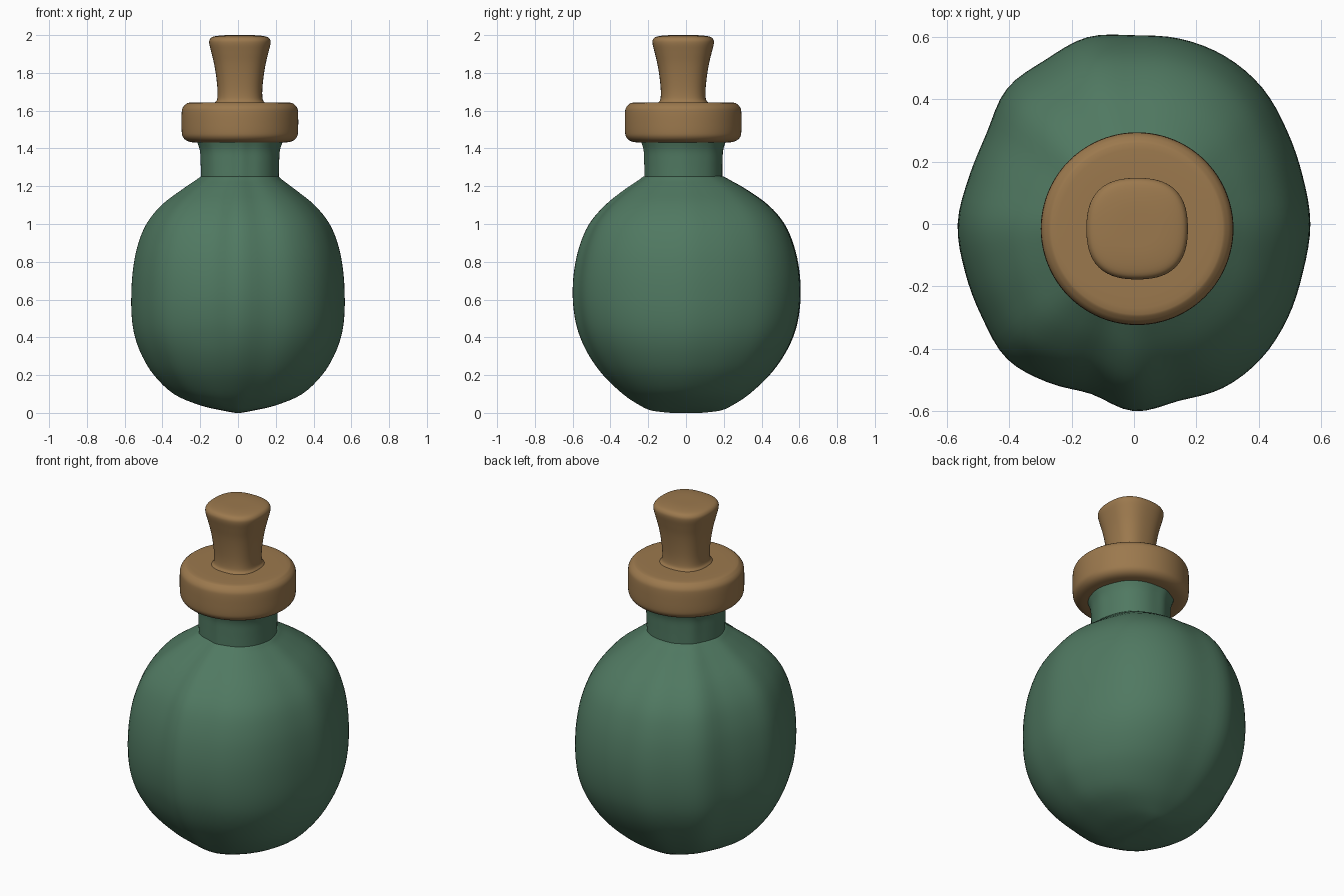
import bpy, bmesh, math

if "Cube" in bpy.data.objects:
    bpy.data.objects.remove(bpy.data.objects["Cube"])


def catmull(p0, p1, p2, p3, t):
    return tuple(0.5 * (2 * b + (c - a) * t + (2 * a - 5 * b + 4 * c - d) * t ** 2
                        + (3 * b - a - 3 * c + d) * t ** 3)
                 for a, b, c, d in zip(p0, p1, p2, p3))


def smooth_rows(rows, steps):
    out = []
    last = len(rows) - 1
    for i in range(last):
        quad = [rows[min(max(i + k, 0), last)] for k in (-1, 0, 1, 2)]
        out += [catmull(*quad, s / steps) for s in range(steps)]
    return out + [rows[last]]


def material(name, color):
    m = bpy.data.materials.new(name)
    m.diffuse_color = color
    m.use_nodes = True
    m.node_tree.nodes["Principled BSDF"].inputs["Base Color"].default_value = m.diffuse_color
    return m


def loft(name, rows, shape, mat, n=96):
    """Skin closed rings; each row is (z, rx, ry, cx, cy, fold strength)."""
    bm = bmesh.new()
    rings = []
    for z, rx, ry, cx, cy, k in rows:
        ring = []
        for j in range(n):
            a = 2 * math.pi * j / n
            f = 1 + k * (shape(a) - 1)
            ring.append(bm.verts.new((cx + rx * f * math.cos(a), cy + ry * f * math.sin(a), z)))
        rings.append(ring)
    for r0, r1 in zip(rings, rings[1:]):
        for j in range(n):
            bm.faces.new((r0[j], r0[(j + 1) % n], r1[(j + 1) % n], r1[j]))
    bm.faces.new(rings[0][::-1])
    bm.faces.new(rings[-1])
    mesh = bpy.data.meshes.new(name)
    bm.to_mesh(mesh)
    bm.free()
    ob = bpy.data.objects.new(name, mesh)
    bpy.context.collection.objects.link(ob)
    mesh.materials.append(mat)
    for o in bpy.context.selected_objects:
        o.select_set(False)
    ob.select_set(True)
    bpy.context.view_layer.objects.active = ob
    bpy.ops.object.shade_smooth_by_angle(angle=math.radians(50))
    return ob


# Irregular pouch outline, radius every 15 degrees
OUTLINE = [.565, .562, .575, .6, .612, .612, .605, .617, .598, .595, .555, .55,
           .565, .563, .572, .594, .578, .562, .6, .585, .598, .594, .578, .563]


def folds(a):
    u = a / (2 * math.pi) * 24
    i = int(u)
    x, y = [], []
    # circle parameter to ellipse polar angle is close enough for this shape
    r = catmull(*[(OUTLINE[(i + k) % 24],) for k in (-1, 0, 1, 2)], u - i)[0]
    return r / math.hypot(.565 * math.cos(a), .602 * math.sin(a))


def squarish(a):
    return 1 - 0.035 * math.cos(4 * a)


def ring_shape(a):
    return 1.0


green = material("green_glass", (0.08, 0.19, 0.12, 1))
brown = material("brown_cork", (0.33, 0.19, 0.075, 1))
CX, CY = 0.01, -0.015

# Bottle body
body = [
    (0.0, .015, .08, 0, 0, 0), (0.012, .08, .18, 0, 0, .2), (0.04, .20, .245, 0, 0, .4),
    (0.1, .34, .335, 0, 0, .6), (0.2, .445, .44, 0, 0, .8), (0.3, .507, .513, 0, 0, .9),
    (0.4, .545, .562, 0, 0, 1), (0.5, .562, .59, 0, 0, 1), (0.62, .565, .602, 0, 0, 1),
    (0.75, .557, .595, 0, 0, 1.05), (0.88, .533, .567, 0, 0, 1.15), (1.0, .485, .515, 0, 0, 1.3),
    (1.1, .405, .43, 0, 0, 1.4), (1.18, .303, .325, .003, -.005, 1.4),
    (1.23, .233, .245, .006, -.01, 1.2), (1.255, .195, .2, CX, CY, 1), (1.262, .12, .12, CX, CY, 1)]
loft("bottle_body", smooth_rows(body, 4), folds, green)

# Neck, flaring at both ends
neck = [(1.2, .205, .205, CX, CY, .8), (1.26, .206, .206, CX, CY, .8), (1.33, .208, .207, CX, CY, .9),
        (1.39, .212, .21, CX, CY, 1), (1.44, .228, .225, CX, CY, 1), (1.48, .24, .24, CX, CY, 1)]
loft("neck", smooth_rows(neck, 4), folds, green)

# Rounded collar
collar = [(1.43, .2), (1.433, .255), (1.443, .285), (1.463, .303), (1.49, .308), (1.54, .309),
          (1.59, .308), (1.615, .303), (1.635, .285), (1.643, .255), (1.643, .1)]
loft("collar", smooth_rows([(z, r, r, CX, CY, 0) for z, r in collar], 3), ring_shape, brown)

# Flared stopper handle
stopper = [(1.6, .145), (1.64, .138), (1.66, .125), (1.71, .123), (1.78, .13), (1.85, .142),
           (1.91, .157), (1.955, .168), (1.978, .165), (1.992, .145), (1.999, .09), (2.0, .02)]
loft("stopper", smooth_rows([(z, r, r, CX, CY, 1) for z, r in stopper], 4), squarish, brown, 64)
